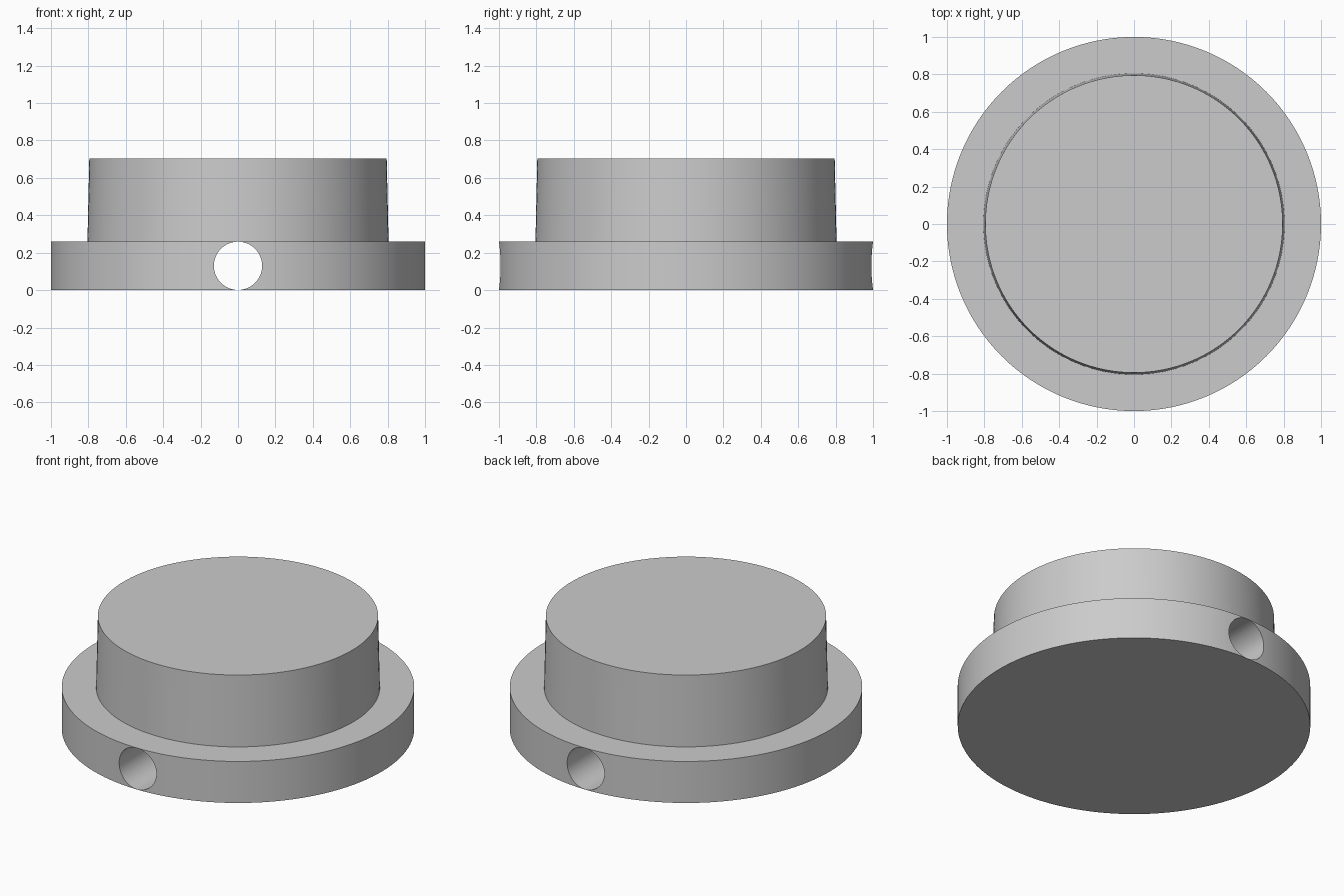
import bpy, bmesh, math
from mathutils import Matrix

cube = bpy.data.objects.get("Cube")
if cube:
    bpy.data.objects.remove(cube, do_unlink=True)

FLANGE_TOP = 0.26
TOP = 0.705
SEGMENTS = 128

grey = bpy.data.materials.new("light grey")
grey.use_nodes = True
colour = (0.6, 0.6, 0.6, 1)
grey.diffuse_color = colour
grey.node_tree.nodes["Principled BSDF"].inputs["Base Color"].default_value = colour


def add_object(name, bm):
    bmesh.ops.recalc_face_normals(bm, faces=bm.faces)
    mesh = bpy.data.meshes.new(name)
    bm.to_mesh(mesh)
    bm.free()
    mesh.materials.append(grey)
    obj = bpy.data.objects.new(name, mesh)
    bpy.context.collection.objects.link(obj)
    return obj


# Flanged body: a wide disc carrying a slightly tapered boss, as one turned solid
profile = [(0, 0), (1, 0), (1, FLANGE_TOP), (0.805, FLANGE_TOP), (0.795, TOP), (0, TOP)]
bm = bmesh.new()
verts = [bm.verts.new((r, 0, z)) for r, z in profile]
edges = [bm.edges.new(pair) for pair in zip(verts, verts[1:])]
bmesh.ops.spin(bm, geom=verts + edges, axis=(0, 0, 1), cent=(0, 0, 0),
               angle=2 * math.pi, steps=SEGMENTS, use_duplicate=False)
bmesh.ops.remove_doubles(bm, verts=bm.verts, dist=1e-4)
body = add_object("flanged_body", bm)

# Round bore running front to back through the flange
bm = bmesh.new()
bmesh.ops.create_cone(bm, cap_ends=True, segments=64, radius1=0.129, radius2=0.129,
                      depth=2.4, matrix=Matrix.Translation((0, 0, FLANGE_TOP / 2))
                      @ Matrix.Rotation(math.pi / 2, 4, "X"))
cutter = add_object("bore_cutter", bm)
cutter.hide_render = True

bore = body.modifiers.new("bore", "BOOLEAN")
bore.operation = "DIFFERENCE"
bore.solver = "EXACT"
bore.object = cutter

# Apply the cut, then shade the round walls smooth with crisp rims
bpy.ops.object.select_all(action="DESELECT")
body.select_set(True)
bpy.context.view_layer.objects.active = body
bpy.ops.object.modifier_apply(modifier=bore.name)
bpy.data.objects.remove(cutter, do_unlink=True)
bpy.ops.object.shade_smooth_by_angle(angle=math.radians(30))
